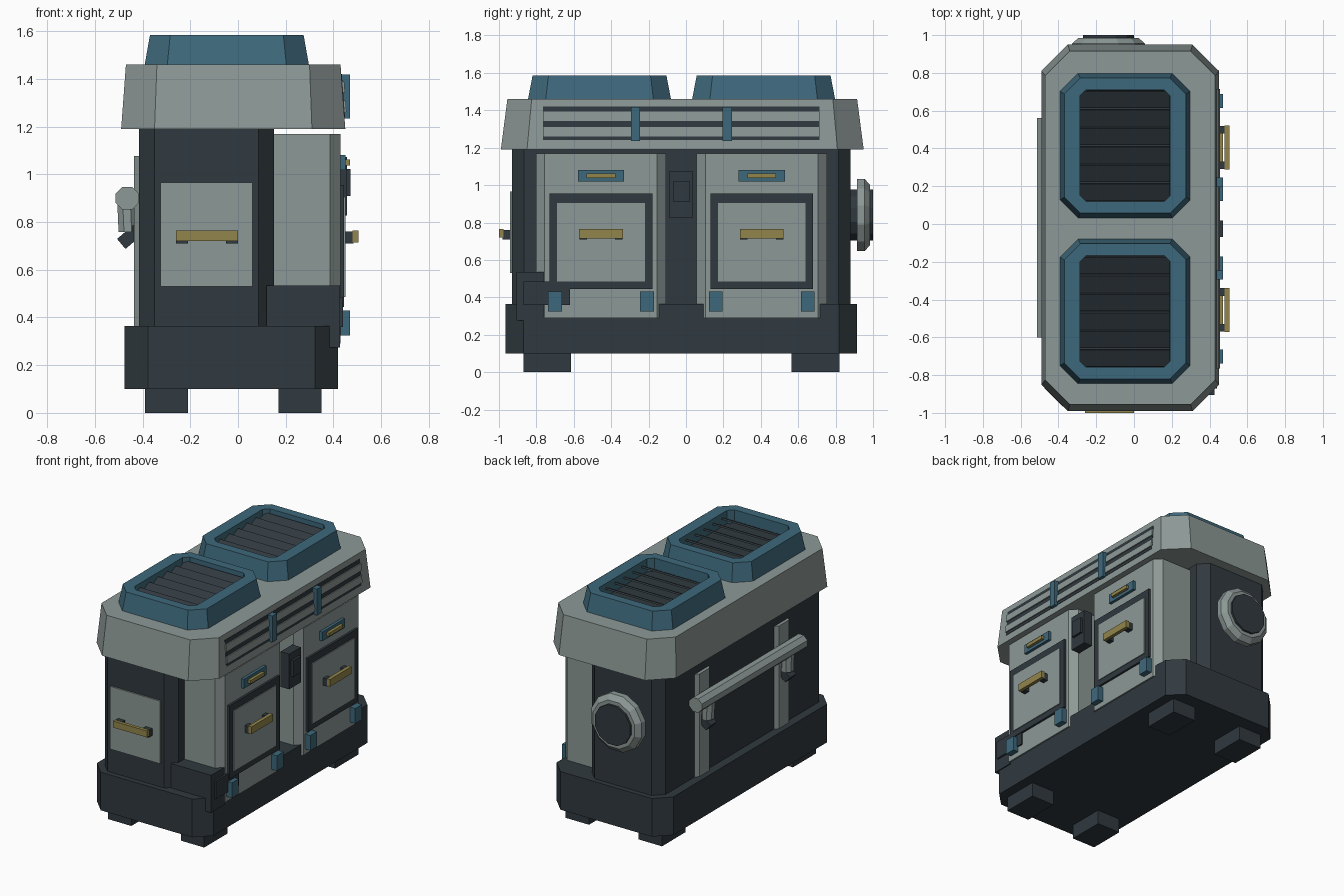
import bpy, bmesh, math
from mathutils import Matrix, Vector

if "Cube" in bpy.data.objects:
    bpy.data.objects.remove(bpy.data.objects["Cube"])


def material(name, rgb):
    m = bpy.data.materials.new(name)
    m.diffuse_color = (*rgb, 1)
    m.use_nodes = True
    m.node_tree.nodes["Principled BSDF"].inputs["Base Color"].default_value = m.diffuse_color
    return m


DARK = material("dark_slate", (0.030, 0.041, 0.050))
LIGHT = material("light_grey", (0.265, 0.318, 0.306))
BLUE = material("steel_blue", (0.048, 0.140, 0.200))
GOLD = material("brass", (0.290, 0.235, 0.070))


def finish(name, bm, mat):
    bmesh.ops.recalc_face_normals(bm, faces=bm.faces)
    me = bpy.data.meshes.new(name)
    bm.to_mesh(me)
    bm.free()
    me.materials.append(mat)
    ob = bpy.data.objects.new(name, me)
    bpy.context.collection.objects.link(ob)
    return ob


def loft(name, loops, mat):
    """Skin a stack of equal-length point loops and cap both ends."""
    bm = bmesh.new()
    rings = [[bm.verts.new(p) for p in loop] for loop in loops]
    n = len(rings[0])
    for a, b in zip(rings, rings[1:]):
        for i in range(n):
            j = (i + 1) % n
            bm.faces.new((a[i], a[j], b[j], b[i]))
    bm.faces.new(rings[0])
    bm.faces.new(rings[-1])
    return finish(name, bm, mat)


def octagon(x0, x1, y0, y1, c, z):
    """Rectangle with cut corners at height z."""
    return [(x0 + c, y0, z), (x1 - c, y0, z), (x1, y0 + c, z), (x1, y1 - c, z),
            (x1 - c, y1, z), (x0 + c, y1, z), (x0, y1 - c, z), (x0, y0 + c, z)]


def prism(name, pts, z0, z1, mat):
    return loft(name, [[(x, y, z) for x, y in pts] for z in (z0, z1)], mat)


def box(name, x0, x1, y0, y1, z0, z1, mat, tilt=0, axis='Y'):
    """Box from its limits, optionally tilted about its own centre."""
    bm = bmesh.new()
    bmesh.ops.create_cube(bm, size=1)
    centre = Vector(((x0 + x1) / 2, (y0 + y1) / 2, (z0 + z1) / 2))
    bm.transform(Matrix.Translation(centre) @ Matrix.Rotation(tilt, 4, axis)
                 @ Matrix.Diagonal((x1 - x0, y1 - y0, z1 - z0, 1)))
    return finish(name, bm, mat)


def rod(name, a, b, r, sides, mat):
    """Faceted cylinder between two points."""
    a, b = Vector(a), Vector(b)
    bm = bmesh.new()
    bmesh.ops.create_cone(bm, cap_ends=True, segments=sides, radius1=r, radius2=r,
                          depth=(b - a).length)
    turn = (b - a).to_track_quat('Z', 'Y').to_matrix().to_4x4()
    bm.transform(Matrix.Translation((a + b) / 2) @ turn
                 @ Matrix.Rotation(math.pi / sides, 4, 'Z'))
    return finish(name, bm, mat)


# Base and feet
loft("base", [octagon(-0.475, 0.42, -0.965, 0.915, 0.097, z) for z in (0.1, 0.365)], DARK)
for x in (-0.39, 0.17):
    for y in (-0.87, 0.565):
        box("foot", x, x + 0.18, y, y + 0.255, 0, 0.11, DARK)

# Main body and lid
loft("body", [octagon(-0.415, 0.15, -0.93, 0.88, 0.065, z) for z in (0.36, 1.2)], DARK)
loft("lid", [octagon(-0.49, 0.45, -0.99, 0.95, 0.14, 1.19),
             octagon(-0.47, 0.43, -0.955, 0.915, 0.13, 1.46)], LIGHT)

# Roof hoods with recessed louvres
for yc in (-0.4625, 0.415):
    def ring(hx, hy, c, z):
        return octagon(-0.047 - hx, -0.047 + hx, yc - hy, yc + hy, c, z)
    loft("hood", [ring(0.345, 0.383, 0.095, 1.455), ring(0.322, 0.358, 0.085, 1.585),
                  ring(0.240, 0.297, 0.035, 1.585), ring(0.240, 0.297, 0.035, 1.485)], BLUE)
    loft("hood_floor", [ring(0.238, 0.295, 0.035, z) for z in (1.48, 1.495)], DARK)
    for i in range(6):
        y = yc - 0.245 + i * 0.098
        box("hood_louvre", -0.285, 0.191, y - 0.05, y + 0.05, 1.523, 1.535, DARK,
            math.radians(28), 'X')

# Side vent strip on the lid, following its slope
SLOPE = math.atan(-0.02 / 0.27)
box("vent_back", 0.434, 0.442, -0.765, 0.715, 1.24, 1.42, DARK, SLOPE)
for z in (1.285, 1.367):
    x = 0.45 - (z - 1.19) * 0.074
    box("vent_slat", x - 0.012, x + 0.01, -0.765, 0.715, z - 0.025, z + 0.025, LIGHT, SLOPE)
for y in (-0.27, 0.22):
    box("vent_clip", 0.42, 0.47, y - 0.025, y + 0.025, 1.235, 1.418, BLUE)

# Two side cabinets with doors, handles, labels and hinges
for yc in (-0.455, 0.405):
    h = 0.348
    prism("cabinet", [(0.14, yc - h), (0.385, yc - h), (0.43, yc - h + 0.047),
                      (0.43, yc + h - 0.047), (0.385, yc + h), (0.14, yc + h)],
          0.29, 1.17, LIGHT)
    box("door_frame", 0.42, 0.445, yc - 0.275, yc + 0.275, 0.445, 0.955, DARK)
    box("door_panel", 0.43, 0.451, yc - 0.235, yc + 0.235, 0.485, 0.905, LIGHT)
    box("door_handle", 0.48, 0.505, yc - 0.117, yc + 0.117, 0.715, 0.765, GOLD)
    box("label_plate", 0.42, 0.45, yc - 0.123, yc + 0.123, 1.018, 1.082, BLUE)
    box("label_bar", 0.44, 0.47, yc - 0.077, yc + 0.077, 1.038, 1.062, GOLD)
    for s in (-1, 1):
        y = yc + s * 0.095
        box("door_handle_post", 0.445, 0.484, y - 0.02, y + 0.02, 0.71, 0.76, DARK)
        y = yc + s * 0.246
        box("door_hinge", 0.42, 0.47, y - 0.037, y + 0.037, 0.325, 0.43, BLUE)

# Control box between the cabinets
box("control_box", 0.39, 0.456, -0.09, 0.038, 0.828, 1.072, DARK)
box("control_switch", 0.45, 0.472, -0.068, 0.018, 0.91, 1.022, DARK)

# Corner junction box at the front right
box("junction_box", 0.12, 0.427, -0.905, -0.755, 0.275, 0.535, DARK)
box("junction_arm", 0.33, 0.44, -0.87, -0.62, 0.36, 0.485, DARK)

# Front panel with handle
box("front_panel", -0.325, 0.06, -0.94, -0.92, 0.53, 0.965, LIGHT)
box("front_handle", -0.26, 0.0, -1.0, -0.977, 0.72, 0.765, GOLD)
for x in (-0.26, -0.05):
    box("front_handle_post", x, x + 0.05, -0.982, -0.935, 0.71, 0.76, DARK)

# Round exhaust on the back
EX, EZ = -0.135, 0.84
rod("exhaust_neck", (EX, 0.87, EZ), (EX, 0.92, EZ), 0.14, 12, DARK)
exhaust = [[(EX + r * math.cos((i + 0.5) * math.pi / 6), y,
             EZ + r * math.sin((i + 0.5) * math.pi / 6)) for i in range(12)]
           for y, r in ((0.915, 0.2), (0.955, 0.2), (0.985, 0.165))]
loft("exhaust_ring", exhaust, LIGHT)
rod("exhaust_cap", (EX, 0.95, EZ), (EX, 1.0, EZ), 0.14, 12, DARK)

# Left side rail on two uprights
rod("side_rail", (-0.465, -0.6, 0.9), (-0.465, 0.56, 0.9), 0.052, 8, LIGHT)
for y in (-0.45, 0.42):
    prism("rail_upright", [(-0.41, y - 0.085), (-0.41, y + 0.085), (-0.437, y + 0.055),
                           (-0.437, y - 0.055)], 0.36, 1.077, LIGHT)
    rod("rail_bracket", (-0.468, y, 0.9), (-0.462, y, 0.76), 0.042, 8, LIGHT)
    box("rail_bracket_foot", -0.5, -0.41, y - 0.035, y + 0.035, 0.71, 0.765, DARK,
        math.radians(-40))
